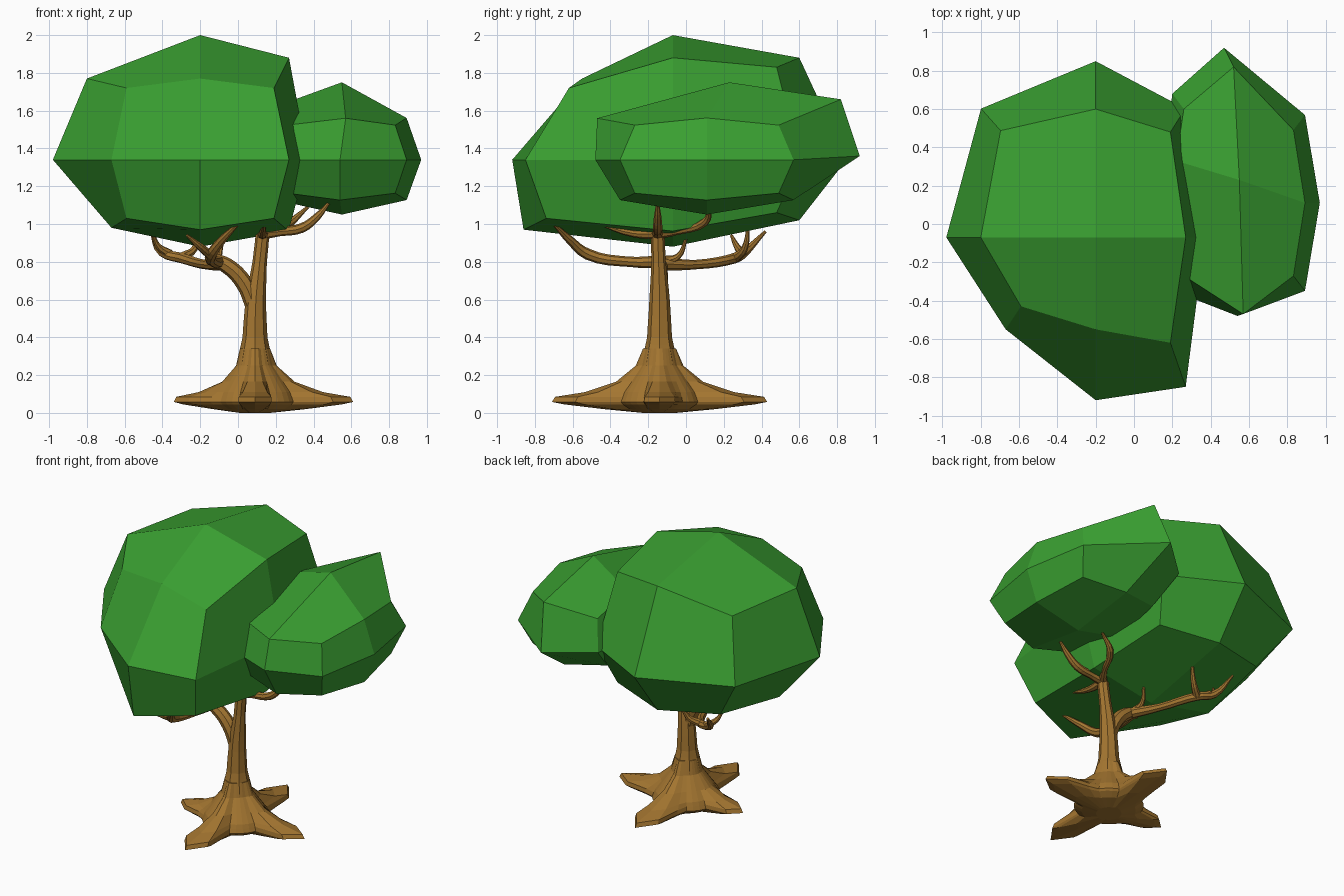
import bpy, bmesh, math


def material(name, rgb):
    m = bpy.data.materials.new(name)
    m.diffuse_color = (*rgb, 1)
    return m


LEAF = material("leaf_green", (0.042, 0.35, 0.031))
BARK = material("bark_brown", (0.37, 0.18, 0.03))


def add_mesh(name, bm, mat):
    bmesh.ops.recalc_face_normals(bm, faces=bm.faces)
    me = bpy.data.meshes.new(name)
    bm.to_mesh(me)
    bm.free()
    me.materials.append(mat)
    ob = bpy.data.objects.new(name, me)
    bpy.context.collection.objects.link(ob)
    return ob


def crown(name, centre, lo, hi, moved):
    """Once-subdivided cube rounded to an ellipsoid, with some corners pulled."""
    bm = bmesh.new()
    bmesh.ops.create_cube(bm, size=2)
    bmesh.ops.subdivide_edges(bm, edges=bm.edges[:], cuts=1, use_grid_fill=True)
    for v in bm.verts:
        key = tuple(round(c) for c in v.co)
        ratio = (1, 0.82, 0.68)[sum(map(abs, key)) - 1]
        v.co = moved.get(key) or [c + k * ratio * (h if k > 0 else l)
                                  for c, k, l, h in zip(centre, key, lo, hi)]
    return add_mesh(name, bm, LEAF)


# Large crown
crown("large_crown", (-0.2, -0.07, 1.34), (0.73, 0.58, 0.46), (0.57, 0.82, 0.62), {
    (-1, 0, 0): (-0.98, -0.07, 1.34), (0, 0, 1): (-0.2, -0.07, 2.0),
    (0, -1, 0): (-0.2, -0.92, 1.34), (0, 1, 0): (-0.2, 0.85, 1.34),
    (-1, -1, 0): (-0.67, -0.55, 1.34), (1, -1, 0): (0.27, -0.85, 1.34),
    (0, -1, 1): (-0.2, -0.55, 1.77), (0, 1, 1): (-0.2, 0.6, 1.88),
    (-1, 0, 1): (-0.8, -0.07, 1.77), (1, 0, 1): (0.27, -0.07, 1.88),
    (-1, -1, 1): (-0.59, -0.43, 1.72), (1, -1, 1): (0.19, -0.62, 1.72),
    (1, 1, 1): (0.19, 0.48, 1.83), (0, -1, -1): (-0.2, -0.86, 0.97),
    (1, -1, -1): (0.19, -0.74, 1.03), (-1, -1, -1): (-0.59, -0.45, 1.03),
    (-1, 0, -1): (-0.67, -0.07, 0.98), (0, 1, -1): (-0.2, 0.6, 1.02),
    (-1, 1, -1): (-0.6, 0.48, 1.05), (1, 1, -1): (0.19, 0.48, 1.06),
})

# Small crown
crown("small_crown", (0.54, 0.11, 1.34), (0.41, 0.56, 0.26), (0.43, 0.56, 0.27), {
    (0, 0, 1): (0.55, 0.23, 1.75), (0, 0, -1): (0.55, 0.11, 1.05),
    (0, -1, 0): (0.54, -0.48, 1.34), (0, -1, 1): (0.57, -0.47, 1.56),
    (0, 1, 0): (0.47, 0.92, 1.36), (0, 1, 1): (0.52, 0.82, 1.66),
    (-1, 0, 1): (0.22, 0.33, 1.63), (-1, 1, 0): (0.2, 0.68, 1.34),
    (-1, 1, 1): (0.26, 0.6, 1.53),
})

# Root flare: lofted four-pointed star, wide at the roots and round at the trunk
CX, CY, SEG = 0.09, -0.14, 32
rings = [(0.0, 0.08, 0.08), (0.02, 0.17, 0.27), (0.045, 0.21, 0.46), (0.058, 0.22, 1.0),
         (0.085, 0.21, 0.97), (0.11, 0.2, 0.36), (0.165, 0.16, 0.21),
         (0.25, 0.1, 0.115), (0.34, 0.078, 0.08)]
bm = bmesh.new()
loops = []
for z, inner, outer in rings:
    loop = []
    for i in range(SEG):
        a = 2 * math.pi * i / SEG
        reach = (0.52 if math.cos(a) > 0 else 0.43) if abs(math.cos(a)) > 0.7 else 0.57
        tip = outer * reach if outer > 0.5 else outer * reach / 0.52
        tip = max(tip, inner)
        r = inner + (tip - inner) * abs(math.cos(2 * a)) ** 5 * (math.cos(4 * a) > 0)
        loop.append(bm.verts.new((CX + r * math.cos(a), CY + r * math.sin(a), z)))
    loops.append(loop)
for lo, hi in zip(loops, loops[1:]):
    for i in range(SEG):
        j = (i + 1) % SEG
        bm.faces.new((lo[i], lo[j], hi[j], hi[i]))
bm.faces.new(loops[0])
bm.faces.new(loops[-1])
add_mesh("root_flare", bm, BARK)


def limb(name, points):
    """Tapered tube through (x, y, z, radius) points."""
    cu = bpy.data.curves.new(name, 'CURVE')
    cu.dimensions = '3D'
    cu.bevel_depth, cu.bevel_resolution, cu.resolution_u = 1, 2, 4
    cu.use_fill_caps = True
    sp = cu.splines.new('BEZIER')
    sp.bezier_points.add(len(points) - 1)
    for p, (x, y, z, r) in zip(sp.bezier_points, points):
        p.co, p.radius = (x, y, z), r
        p.handle_left_type = p.handle_right_type = 'AUTO'
    sp.use_smooth = False
    cu.materials.append(BARK)
    ob = bpy.data.objects.new(name, cu)
    bpy.context.collection.objects.link(ob)
    bpy.ops.object.select_all(action='DESELECT')
    ob.select_set(True)
    bpy.context.view_layer.objects.active = ob
    bpy.ops.object.convert(target='MESH')


# Trunk and main fork
limb("trunk", [(0.09, -0.14, 0.25, 0.1), (0.09, -0.14, 0.4, 0.066), (0.095, -0.14, 0.6, 0.054),
               (0.115, -0.145, 0.8, 0.038), (0.13, -0.15, 0.96, 0.036), (0.13, -0.15, 1.0, 0.02)])
limb("left_fork", [(0.09, -0.14, 0.55, 0.045), (0.03, -0.14, 0.69, 0.045),
                   (-0.06, -0.14, 0.78, 0.042), (-0.13, -0.14, 0.81, 0.036)])
# Lower branches
limb("front_branch", [(-0.1, -0.12, 0.8, 0.035), (-0.13, -0.3, 0.8, 0.027),
                      (-0.14, -0.52, 0.84, 0.03), (-0.08, -0.62, 0.92, 0.022),
                      (0.0, -0.7, 1.0, 0.009)])
limb("front_twig", [(-0.14, -0.5, 0.83, 0.026), (-0.2, -0.58, 0.88, 0.02), (-0.27, -0.63, 0.94, 0.008)])
limb("back_branch", [(-0.08, -0.14, 0.79, 0.036), (-0.17, 0.05, 0.785, 0.025),
                     (-0.3, 0.26, 0.82, 0.028), (-0.4, 0.31, 0.85, 0.025),
                     (-0.46, 0.42, 0.96, 0.008)])
limb("back_twig_a", [(-0.3, 0.26, 0.82, 0.028), (-0.23, 0.31, 0.87, 0.018), (-0.2, 0.33, 0.99, 0.008)])
limb("back_twig_b", [(-0.36, 0.3, 0.84, 0.025), (-0.42, 0.27, 0.88, 0.017), (-0.45, 0.24, 0.94, 0.008)])
limb("side_twig", [(-0.1, -0.12, 0.8, 0.03), (-0.1, -0.04, 0.83, 0.016), (-0.08, 0.0, 0.92, 0.008)])
# Upper branches
limb("right_branch", [(0.12, -0.15, 0.95, 0.034), (0.22, -0.15, 0.96, 0.025),
                      (0.34, -0.15, 0.98, 0.026), (0.42, -0.15, 1.04, 0.02), (0.48, -0.15, 1.11, 0.008)])
limb("upper_front_branch", [(0.13, -0.14, 0.95, 0.032), (0.13, -0.28, 0.95, 0.02), (0.14, -0.48, 1.01, 0.008)])
limb("upper_back_branch", [(0.13, -0.15, 0.95, 0.03), (0.2, -0.05, 0.96, 0.018),
                           (0.28, 0.1, 1.01, 0.022), (0.37, 0.13, 1.09, 0.008)])
